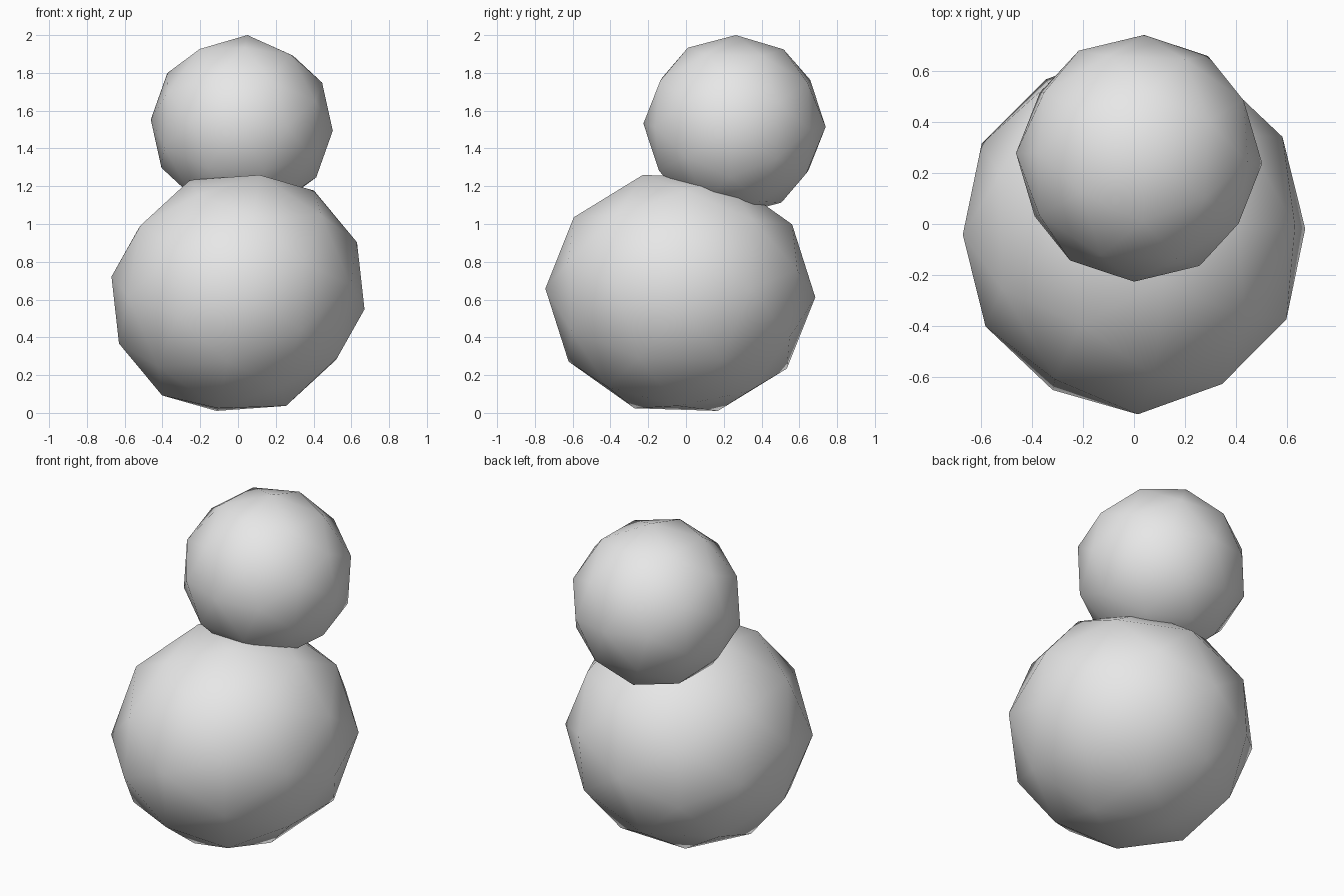
import bpy
import bmesh
from math import radians
from mathutils import Euler, Matrix

if "Cube" in bpy.data.objects:
    bpy.data.objects.remove(bpy.data.objects["Cube"], do_unlink=True)

# Plain grey for both balls
grey = bpy.data.materials.new("plain_grey")
grey.use_nodes = True
grey.diffuse_color = (0.8, 0.8, 0.8, 1)
grey.node_tree.nodes["Principled BSDF"].inputs["Base Color"].default_value = (0.8, 0.8, 0.8, 1)

# Turns an icosphere so that edge midpoints lie on the x, y and z axes
ALIGN = Matrix.Rotation(radians(58.28), 4, 'Y')


def ball(name, centre, radii, tilt):
    """Low-poly smooth ball, squashed along its own axes, then tilted."""
    bm = bmesh.new()
    bmesh.ops.create_icosphere(bm, subdivisions=2, radius=1)
    turn = Euler([radians(a) for a in tilt]).to_matrix().to_4x4()
    bm.transform(turn @ Matrix.Diagonal((*radii, 1)) @ ALIGN)
    for face in bm.faces:
        face.smooth = True
    mesh = bpy.data.meshes.new(name)
    bm.to_mesh(mesh)
    bm.free()
    mesh.materials.append(grey)
    obj = bpy.data.objects.new(name, mesh)
    obj.location = centre
    bpy.context.collection.objects.link(obj)
    return obj


# Large lower ball and smaller upper ball set towards the back
ball("body", (0, -0.03, 0.635), (0.685, 0.715, 0.65), (-2, -23, 2))
ball("head", (0.02, 0.257, 1.523), (0.483, 0.483, 0.478), (-1, 3.5, -2.4))
